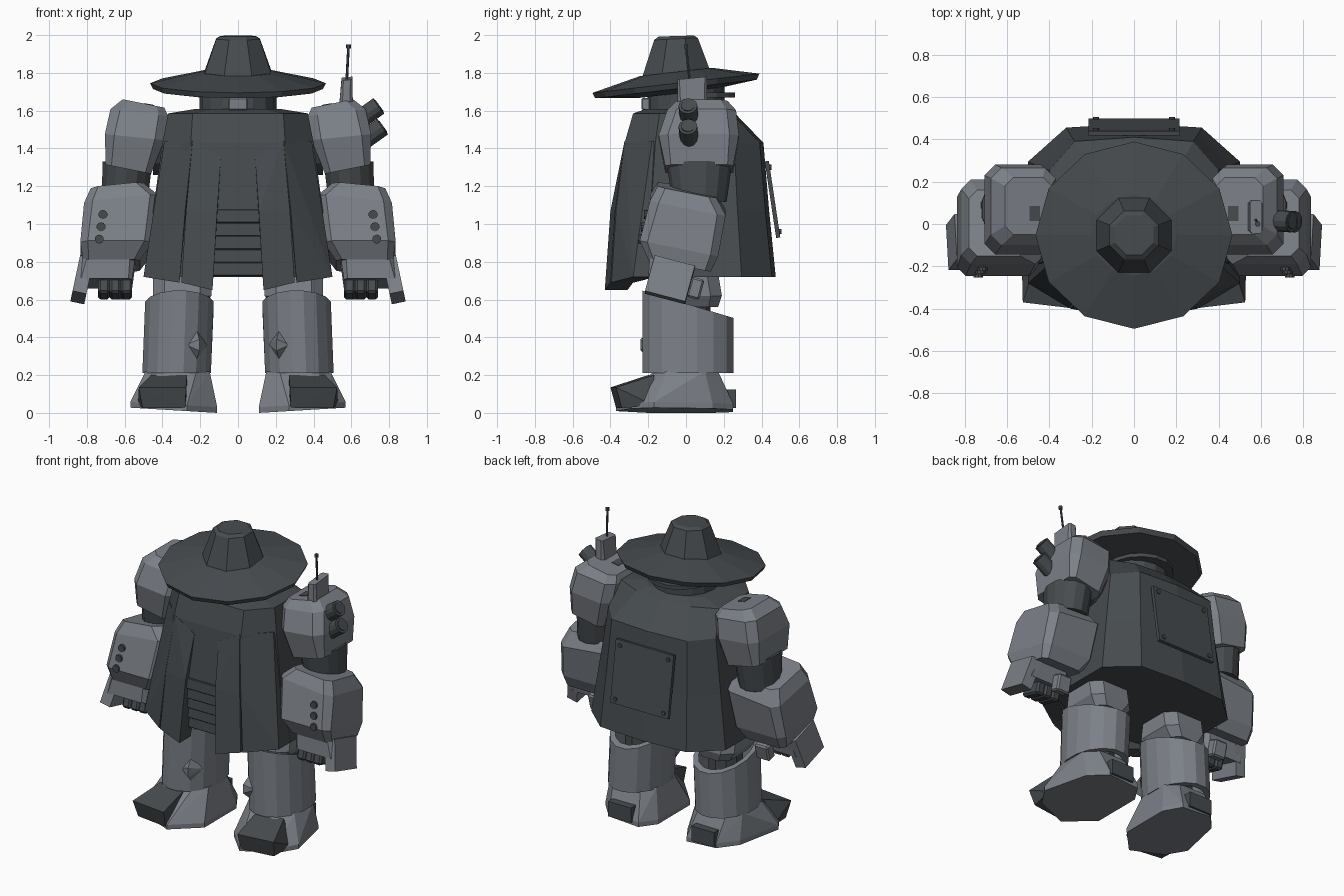
import bpy
import bmesh
import math
from mathutils import Vector, Matrix

# Remove the default cube
default_cube = bpy.data.objects.get("Cube")
if default_cube:
    bpy.data.objects.remove(default_cube, do_unlink=True)


def make_material(name, colour):
    material = bpy.data.materials.new(name)
    material.use_nodes = True
    material.diffuse_color = (*colour, 1)
    shader = material.node_tree.nodes["Principled BSDF"]
    shader.inputs["Base Color"].default_value = (*colour, 1)
    shader.inputs["Roughness"].default_value = 0.8
    return material


DARK = make_material("charcoal", (0.062, 0.071, 0.078))
LIGHT = make_material("steel grey", (0.2, 0.217, 0.245))


def finish(name, bm, material, side=1):
    """Turn a bmesh into a flat shaded object, mirrored in x when side is -1."""
    bmesh.ops.scale(bm, vec=(side, 1, 1), verts=bm.verts)
    bmesh.ops.recalc_face_normals(bm, faces=bm.faces)
    mesh = bpy.data.meshes.new(name)
    bm.to_mesh(mesh)
    bm.free()
    mesh.materials.append(material)
    obj = bpy.data.objects.new(name, mesh)
    bpy.context.collection.objects.link(obj)
    return obj


def loft(name, rings, material, side=1, closed=False):
    """Skin equal length rings; closed joins last to first, otherwise cap the ends."""
    bm = bmesh.new()
    loops = [[bm.verts.new(p) for p in ring] for ring in rings]
    pairs = list(zip(loops, loops[1:]))
    if closed:
        pairs.append((loops[-1], loops[0]))
    else:
        bm.faces.new(loops[0])
        bm.faces.new(loops[-1])
    for low, high in pairs:
        for i in range(len(low)):
            j = (i + 1) % len(low)
            bm.faces.new((low[i], low[j], high[j], high[i]))
    return finish(name, bm, material, side)


def hull(name, points, material, side=1):
    bm = bmesh.new()
    for p in points:
        bm.verts.new(p)
    bmesh.ops.convex_hull(bm, input=bm.verts)
    bmesh.ops.dissolve_limit(bm, angle_limit=0.02, verts=bm.verts, edges=bm.edges)
    return finish(name, bm, material, side)


def box(name, centre, size, material, side=1, rotation=(0, 0, 0), bevel=0):
    """Box with optional chamfer and rotation in degrees."""
    bm = bmesh.new()
    bmesh.ops.create_cube(bm, size=1)
    bmesh.ops.scale(bm, vec=size, verts=bm.verts)
    if bevel:
        bmesh.ops.bevel(bm, geom=bm.edges[:], offset=bevel, segments=1, affect='EDGES')
    for axis, angle in zip("XYZ", rotation):
        turn = Matrix.Rotation(math.radians(angle), 3, axis)
        bmesh.ops.rotate(bm, matrix=turn, verts=bm.verts)
    bmesh.ops.translate(bm, vec=centre, verts=bm.verts)
    return finish(name, bm, material, side)


def rod(name, start, end, radius, material, side=1, sides=10):
    a, b = Vector(start), Vector(end)
    bm = bmesh.new()
    bmesh.ops.create_cone(bm, cap_ends=True, segments=sides, radius1=radius,
                          radius2=radius, depth=(b - a).length)
    turn = (b - a).to_track_quat('Z', 'Y').to_matrix().to_4x4()
    bmesh.ops.transform(bm, matrix=Matrix.Translation((a + b) / 2) @ turn, verts=bm.verts)
    return finish(name, bm, material, side)


def circle(x, y, z, rx, ry, sides, slope_y=0, phase=0.5):
    """Horizontal ring whose height follows slope_y."""
    angles = [math.tau * (i + phase) / sides for i in range(sides)]
    return [(x + rx * math.cos(a), y + ry * math.sin(a), z + slope_y * ry * math.sin(a))
            for a in angles]


def slab(z, x0, x1, y0, y1, cut, slope_x=0, slope_y=0):
    """Chamfered rectangle ring with sloping height."""
    outline = [(x0 + cut, y0), (x1 - cut, y0), (x1, y0 + cut), (x1, y1 - cut),
               (x1 - cut, y1), (x0 + cut, y1), (x0, y1 - cut), (x0, y0 + cut)]
    cx, cy = (x0 + x1) / 2, (y0 + y1) / 2
    return [(x, y, z + slope_x * (x - cx) + slope_y * (y - cy)) for x, y in outline]


# Hat: tilted wide brim and eight-sided crown
HAT_Y, TILT = -0.053, 0.115
brim = [(0.2, 1.69), (0.45, 1.715), (0.465, 1.745), (0.2, 1.805)]
loft("hat_brim", [circle(0, HAT_Y, z, r, r * 0.95, 12, TILT, 0) for r, z in brim], DARK)
crown = [(0.2, 1.78, TILT), (0.125, 1.98, 0.05), (0.1, 1.995, 0.03)]
loft("hat_crown", [circle(0, HAT_Y, z, r, r, 8, t) for r, z, t in crown], DARK)

# Head, band and visor
rod("head", (0, 0, 1.55), (0, 0, 1.74), 0.205, DARK, sides=16)
loft("head_band", [circle(0, 0.03, z, 0.215, 0.235, 16) for z in (1.67, 1.695)], DARK)
box("visor", (0, -0.21, 1.635), (0.1, 0.05, 0.065), LIGHT, bevel=0.006)


# Coat body: faceted bell with a closed hem
def coat_ring(z, width, back_width, front_width, back, front):
    half = [(front_width, front), (width, front * 0.5), (width, back * 0.62),
            (back_width, back - 0.02)]
    return ([(x, y, z) for x, y in half] + [(0, back, z)] +
            [(-x, y, z) for x, y in reversed(half)])


loft("coat_body", [
    coat_ring(0.72, 0.5, 0.32, 0.22, 0.475, -0.31),
    coat_ring(1.07, 0.45, 0.3, 0.18, 0.44, -0.37),
    coat_ring(1.43, 0.4, 0.28, 0.25, 0.41, -0.325),
    coat_ring(1.585, 0.37, 0.2, 0.24, 0.26, -0.28),
    coat_ring(1.61, 0.22, 0.14, 0.14, 0.2, -0.21)], DARK)

# Ribbed waist seen in the coat opening
for i in range(5):
    z = 0.76 + i * 0.07
    box("waist_rib", (0, -0.315 - i * 0.011, z), (0.28, 0.05, 0.07), DARK,
        rotation=(-4, 0, 0), bevel=0.003)

# Back plate with corner bolts
LEAN = 8.5
box("back_plate", (0, 0.458, 1.13), (0.43, 0.022, 0.41), DARK, rotation=(LEAN, 0, 0))
for x in (-0.18, 0.18):
    for dz in (-0.17, 0.17):
        y = 0.465 - dz * math.tan(math.radians(LEAN))
        rod("plate_bolt", (x, y, 1.13 + dz), (x, y + 0.014, 1.13 + dz), 0.014, DARK, sides=8)

for side, label in ((1, "left_"), (-1, "right_")):
    # Coat tails
    tails = {
        "inner_tail": [(0.09, -0.335, 1.36), (0.24, -0.325, 1.44), (0.11, -0.4, 1.07),
                       (0.275, -0.375, 1.07), (0.135, -0.43, 0.65), (0.3, -0.4, 0.69)],
        "outer_tail": [(0.24, -0.325, 1.44), (0.39, -0.18, 1.44), (0.28, -0.37, 1.07),
                       (0.45, -0.23, 1.07), (0.31, -0.395, 0.69), (0.5, -0.28, 0.72)]}
    for part, corners in tails.items():
        inside = [(x, y + 0.12, z) for x, y, z in corners]
        hull(label + part, corners + inside, DARK, side)

    # Shoulder armour, upper arm and elbow
    loft(label + "shoulder", [
        slab(1.29, 0.46, 0.7, -0.11, 0.25, 0.03, 0.2),
        slab(1.46, 0.39, 0.705, -0.145, 0.28, 0.05, 0.1),
        slab(1.59, 0.37, 0.675, -0.1, 0.265, 0.05, 0.12),
        slab(1.638, 0.39, 0.61, -0.05, 0.22, 0.04, 0.2)], LIGHT, side)
    box(label + "shoulder_slot", (0.47, 0.05, 1.631), (0.05, 0.07, 0.008), DARK, side,
        rotation=(0, -11, 0))
    rod(label + "shoulder_joint", (0.3, 0.07, 1.42), (0.45, 0.07, 1.42), 0.16, DARK, side, 14)
    loft(label + "upper_arm", [circle(0.6, 0.07, 1.13, 0.125, 0.145, 14, -0.1),
                               circle(0.585, 0.07, 1.33, 0.135, 0.175, 14)], DARK, side)

    # Forearm with three studs
    loft(label + "forearm", [
        slab(0.78, 0.52, 0.82, -0.2, 0.13, 0.03, 0, -0.2),
        slab(0.87, 0.455, 0.835, -0.245, 0.17, 0.04, 0, -0.2),
        slab(1.1, 0.42, 0.815, -0.19, 0.21, 0.045, -0.1, -0.2),
        slab(1.18, 0.5, 0.78, -0.15, 0.16, 0.04, -0.1, -0.2)], LIGHT, side)
    for x, y, z in ((0.715, -0.21, 1.05), (0.725, -0.225, 0.985), (0.735, -0.24, 0.92)):
        rod(label + "forearm_stud", (x, y + 0.04, z), (x, y - 0.012, z), 0.024, DARK, side)

    # Hand: cuff, curled fingers, thumb and outer guard
    loft(label + "cuff", [
        slab(0.685, 0.56, 0.85, -0.2, 0.02, 0.02, 0, -0.25),
        slab(0.83, 0.54, 0.82, -0.19, 0.05, 0.03, 0, -0.25)], LIGHT, side)
    for i in range(3):
        box(label + "finger", (0.59 + i * 0.06, -0.1, 0.665), (0.06, 0.15, 0.1), DARK, side,
            rotation=(-15, 0, 0), bevel=0.012)
    box(label + "thumb", (0.62, 0.05, 0.66), (0.1, 0.07, 0.11), LIGHT, side,
        rotation=(-15, 0, 0), bevel=0.01)
    box(label + "hand_guard", (0.825, -0.085, 0.705), (0.075, 0.22, 0.2), LIGHT, side,
        rotation=(-15, -12, 0))

    # Thigh, knee core and hollow shin sleeve
    loft(label + "thigh", [slab(0.56, 0.19, 0.41, -0.12, 0.17, 0.05),
                           slab(0.62, 0.14, 0.45, -0.16, 0.19, 0.06),
                           slab(0.74, 0.14, 0.45, -0.14, 0.17, 0.06)], LIGHT, side)
    rod(label + "knee_core", (0.31, 0.02, 0.18), (0.31, 0.02, 0.6), 0.11, DARK, side)
    loft(label + "shin", [
        circle(0.325, 0.01, 0.21, 0.185, 0.245, 16),
        circle(0.31, 0.01, 0.575, 0.185, 0.245, 16, -0.3),
        circle(0.31, 0.01, 0.575, 0.155, 0.205, 16, -0.3),
        circle(0.325, 0.01, 0.21, 0.155, 0.205, 16)], LIGHT, side, closed=True)
    hull(label + "shin_spike", [(0.165, -0.14, 0.36), (0.275, -0.21, 0.36), (0.22, -0.18, 0.445),
                                (0.22, -0.18, 0.275), (0.205, -0.24, 0.39),
                                (0.205, -0.24, 0.33)], LIGHT, side)

    # Foot with dark toe cap and heel block, turned slightly outward
    sole = [(0.11, 0.14), (0.18, 0.25), (0.4, 0.25), (0.5, 0.14),
            (0.57, -0.17), (0.49, -0.29), (0.27, -0.37), (0.11, -0.2)]
    ankle = slab(0.22, 0.15, 0.49, -0.17, 0.17, 0.07)
    hull(label + "foot", [(x, y, z + (x - 0.11) * 0.06) for x, y in sole for z in (0, 0.03)] +
         ankle, LIGHT, side)
    toe = [(0.27, 0.46, -0.2, 0.2), (0.275, 0.525, -0.4, 0.135),
           (0.28, 0.505, -0.37, 0.025), (0.27, 0.53, -0.2, 0.04)]
    hull(label + "toe_cap", [p for inner, outer, y, z in toe
                             for p in ((inner, y, z), (outer, y + 0.03, z))], DARK, side)
    box(label + "heel", (0.31, 0.205, 0.075), (0.17, 0.12, 0.1), DARK, side)

# Antenna and twin launcher tubes on the left shoulder
hull("antenna_base", slab(1.56, 0.53, 0.61, -0.045, 0.115, 0.02) +
     slab(1.77, 0.548, 0.605, -0.045, 0.11, 0.01, 0.1, 0.1), LIGHT)
rod("antenna", (0.575, 0.02, 1.75), (0.585, 0, 1.94), 0.007, DARK, sides=6)
rod("antenna_tip", (0.584, 0, 1.93), (0.585, 0, 1.95), 0.013, DARK, sides=6)
for x, z in ((0.745, 1.625), (0.765, 1.515)):
    rod("launcher_tube", (x - 0.14, 0.02, z - 0.1), (x, 0.01, z), 0.05, DARK, sides=12)
    rod("launcher_bore", (x - 0.01, 0.01, z - 0.007), (x + 0.004, 0.01, z + 0.003), 0.035, DARK)
